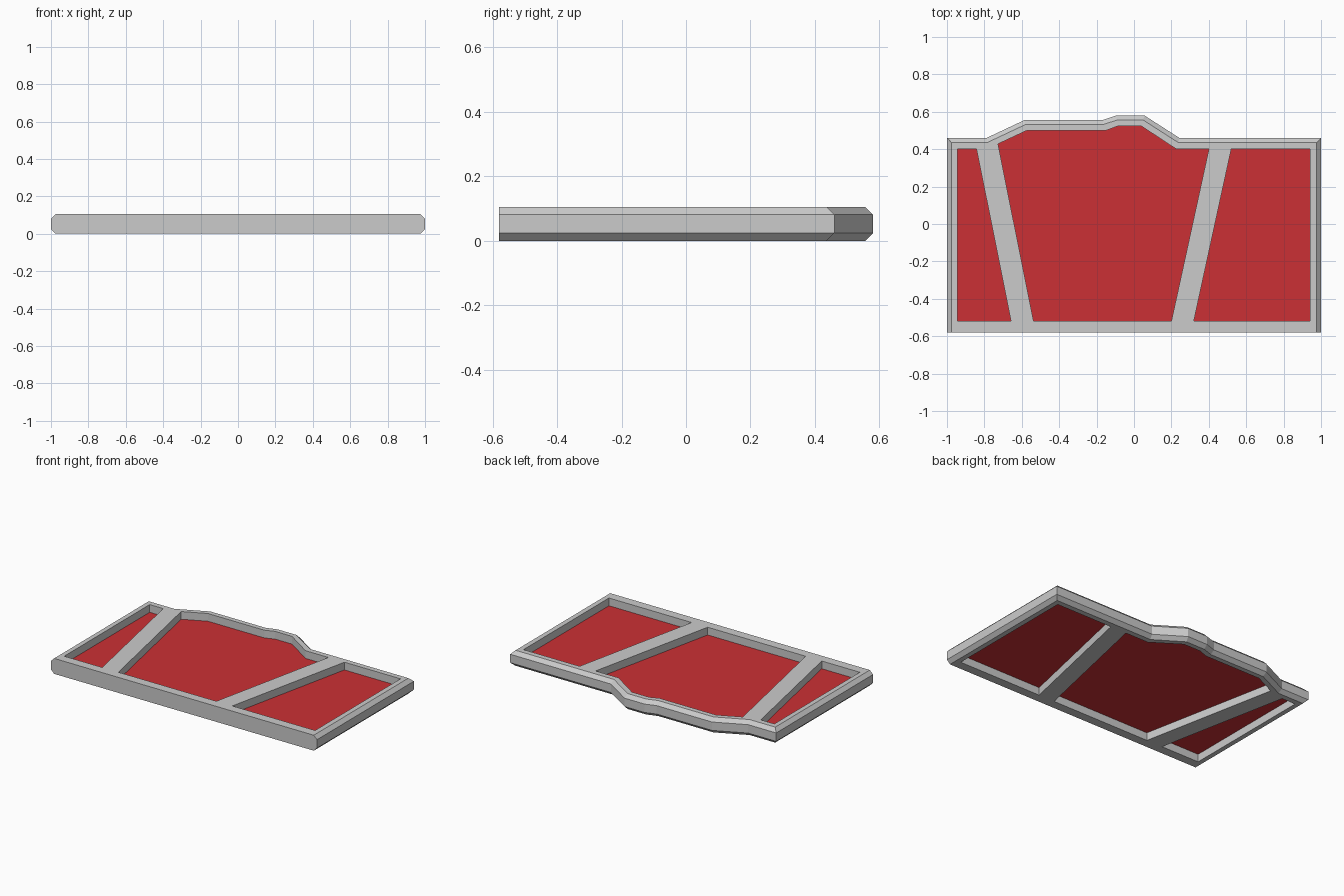
import bpy, bmesh
from mathutils import Vector

if "Cube" in bpy.data.objects:
    bpy.data.objects.remove(bpy.data.objects["Cube"])

HEIGHT, BEVEL, PANEL_Z = 0.105, 0.024, 0.0525

# Counter-clockwise outlines; the first outer edge is the straight front edge
outer = [(-1, -.58), (1, -.58), (1, .46), (.243, .46), (.056, .58),
         (-.094, .58), (-.168, .556), (-.585, .556), (-.789, .46), (-1, .46)]
openings = {
    "left_panel": [(-.944, -.518), (-.658, -.518), (-.842, .40), (-.944, .40)],
    "middle_panel": [(-.537, -.518), (.2, -.518), (.4, .40), (.227, .40), (.04, .523),
                     (-.088, .523), (-.152, .499), (-.575, .499), (-.727, .428)],
    "right_panel": [(.32, -.518), (.942, -.518), (.942, .40), (.52, .40)],
}


def inset(points, dists):
    """Offset every edge inwards by its own distance and intersect neighbours."""
    pts, result = [Vector(p) for p in points], []
    count = len(pts)
    for i, v in enumerate(pts):
        a = (v - pts[i - 1]).normalized()
        b = (pts[(i + 1) % count] - v).normalized()
        n1, n2 = Vector((-a.y, a.x)), Vector((-b.y, b.x))
        d1, d2 = dists[i - 1], dists[i]
        det = n1.x * n2.y - n1.y * n2.x
        result.append((v.x + (d1 * n2.y - d2 * n1.y) / det,
                       v.y + (n1.x * d2 - n2.x * d1) / det))
    return result


def ring(bm, points, z):
    return [bm.verts.new((x, y, z)) for x, y in points]


def bridge(bm, low, high):
    for i in range(len(low)):
        bm.faces.new((low[i - 1], low[i], high[i], high[i - 1]))


def finish(bm, name):
    bmesh.ops.recalc_face_normals(bm, faces=bm.faces[:])
    mesh = bpy.data.meshes.new(name)
    bm.to_mesh(mesh)
    bm.free()
    obj = bpy.data.objects.new(name, mesh)
    bpy.context.collection.objects.link(obj)
    return obj


# Frame: chamfered outer wall, flat front, three through openings
bm = bmesh.new()
inner = inset(outer, [0] + [BEVEL] * (len(outer) - 1))
levels = [ring(bm, inner, 0), ring(bm, outer, BEVEL),
          ring(bm, outer, HEIGHT - BEVEL), ring(bm, inner, HEIGHT)]
for low, high in zip(levels, levels[1:]):
    bridge(bm, low, high)
bottoms, tops = [levels[0]], [levels[-1]]
for points in openings.values():
    bottoms.append(ring(bm, points, 0))
    tops.append(ring(bm, points, HEIGHT))
    bridge(bm, bottoms[-1], tops[-1])
for loops in (bottoms, tops):
    edges = [bm.edges.get((r[i - 1], r[i])) for r in loops for i in range(len(r))]
    bmesh.ops.triangle_fill(bm, edges=edges, use_beauty=True, use_dissolve=False)
finish(bm, "frame")

# Red panels set halfway down the openings
red = bpy.data.materials.new("panel_red")
red.diffuse_color = (0.6, 0.03, 0.035, 1)
red.use_nodes = True
red.node_tree.nodes["Principled BSDF"].inputs["Base Color"].default_value = red.diffuse_color
for name, points in openings.items():
    bm = bmesh.new()
    bm.faces.new(ring(bm, points, PANEL_Z))
    bm.normal_update()
    mesh = bpy.data.meshes.new(name)
    bm.to_mesh(mesh)
    bm.free()
    mesh.materials.append(red)
    bpy.context.collection.objects.link(bpy.data.objects.new(name, mesh))
